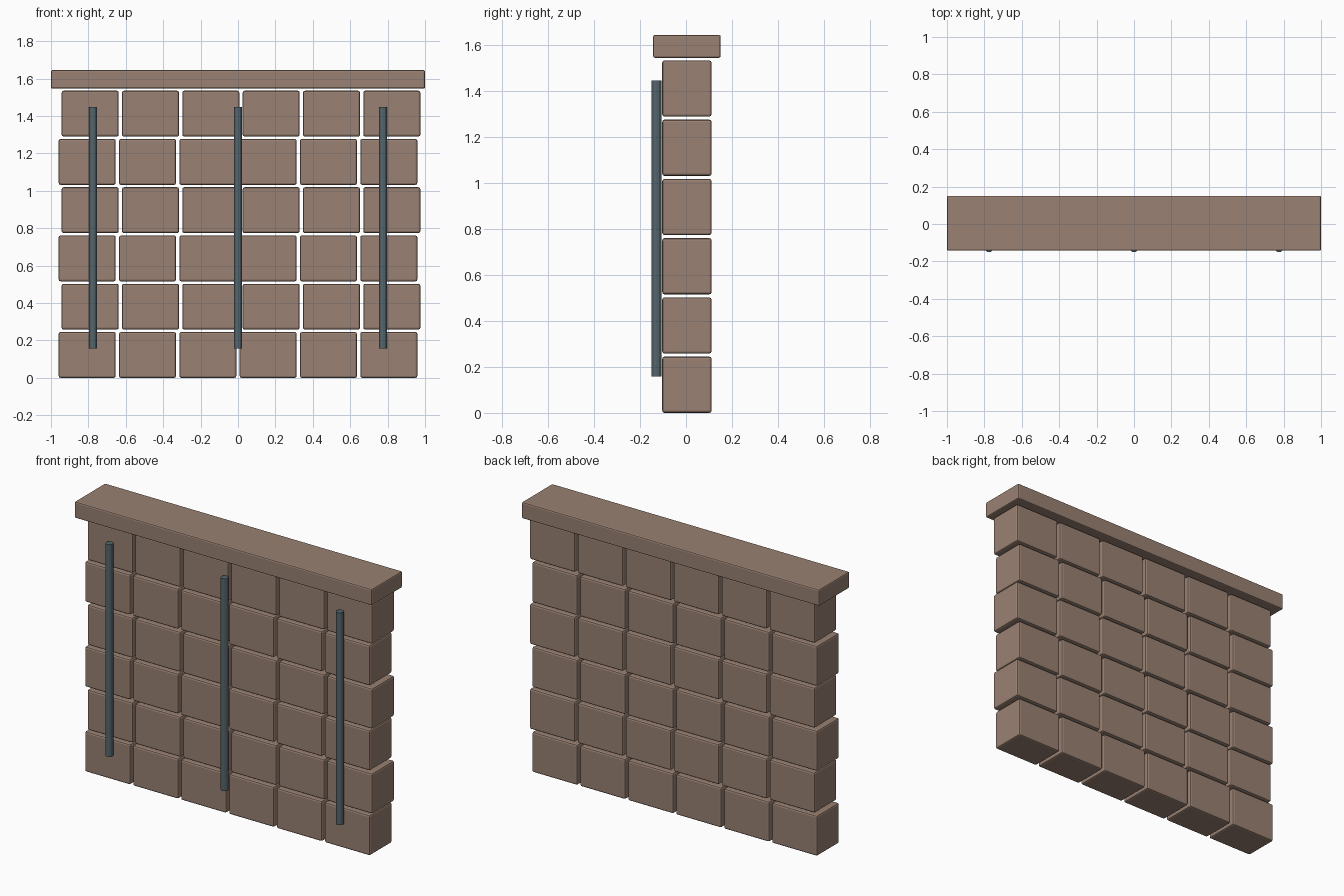
import bpy

if "Cube" in bpy.data.objects:
    bpy.data.objects.remove(bpy.data.objects["Cube"])

def material(name, rgb):
    m = bpy.data.materials.new(name)
    m.diffuse_color = (*rgb, 1)
    m.use_nodes = True
    m.node_tree.nodes["Principled BSDF"].inputs["Base Color"].default_value = m.diffuse_color
    return m

stone = material("stone", (0.32, 0.22, 0.17))
metal = material("metal", (0.09, 0.13, 0.15))

def block(name, loc, size, bevel):
    bpy.ops.mesh.primitive_cube_add(size=1, location=loc)
    ob = bpy.context.object
    ob.name = name
    ob.scale = size
    bpy.ops.object.transform_apply(location=False, rotation=False, scale=True)
    mod = ob.modifiers.new("soft_edges", "BEVEL")
    mod.width = bevel
    mod.segments = 2
    ob.data.materials.append(stone)

# Staggered courses of separate bricks with open joints
WIDTH, DEPTH, HEIGHT = 0.305, 0.215, 0.245
PITCH_X, PITCH_Z, Y = 0.3225, 0.258, 0.004
for row in range(6):
    shift = 0.016 if row % 2 else 0
    for col in range(6):
        block(f"brick_{row}_{col}",
              ((col - 2.5) * PITCH_X + shift, Y, HEIGHT / 2 + row * PITCH_Z),
              (WIDTH, DEPTH, HEIGHT), 0.01)

# Coping slab on top
block("coping", (0, Y, 1.596), (2, 0.294, 0.1), 0.008)

# Vertical rods on the front
for i, x in enumerate((-0.775, 0, 0.775)):
    bpy.ops.mesh.primitive_cylinder_add(vertices=12, radius=0.022, depth=1.29,
                                        location=(x, -0.129, 0.803))
    rod = bpy.context.object
    rod.name = f"rod_{i}"
    rod.data.materials.append(metal)
